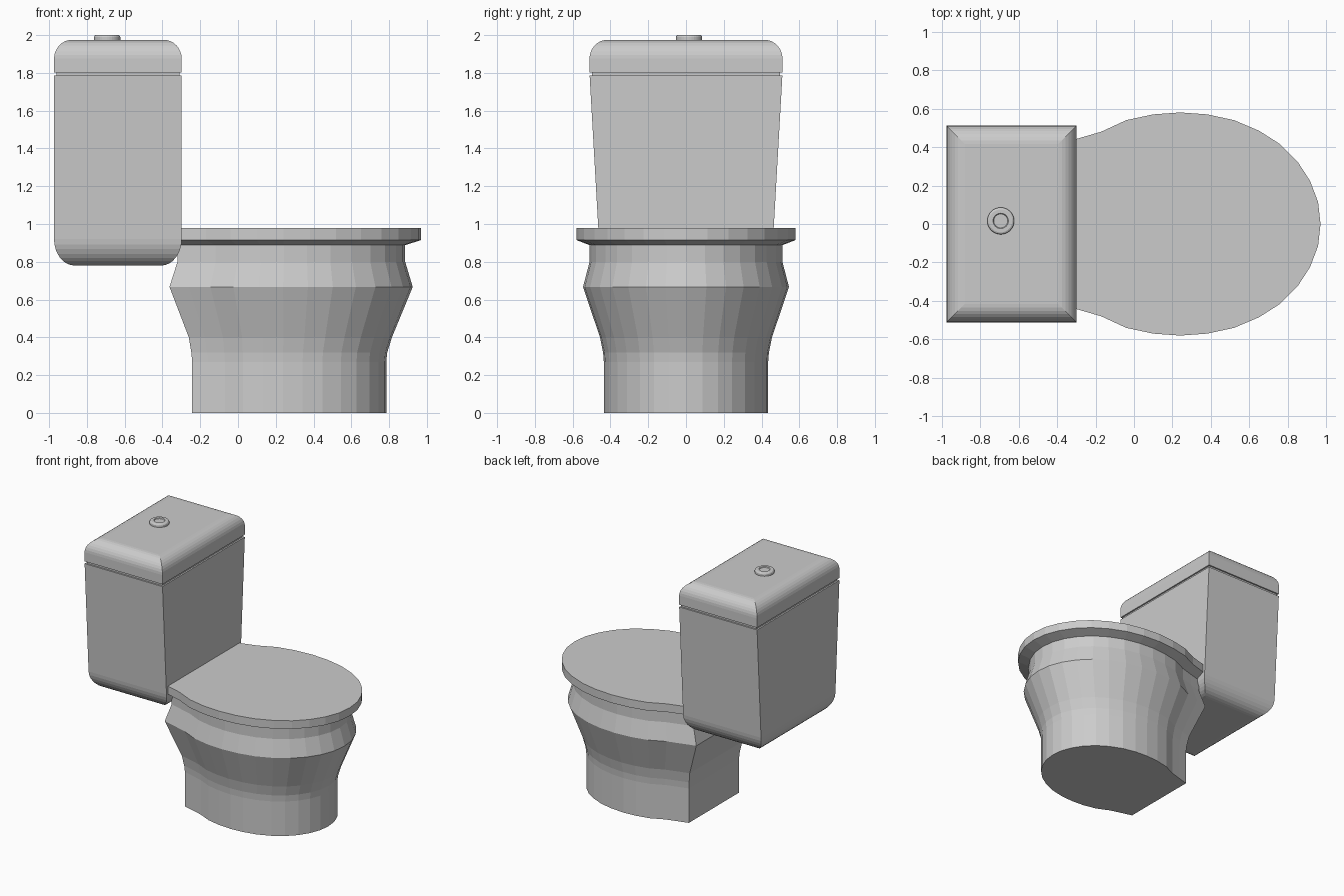
import bpy, bmesh, math

cube = bpy.data.objects.get("Cube")
if cube:
    bpy.data.objects.remove(cube, do_unlink=True)

ceramic = bpy.data.materials.new("ceramic_grey")
ceramic.use_nodes = True
colour = (0.6, 0.6, 0.6, 1)
ceramic.diffuse_color = colour
ceramic.node_tree.nodes["Principled BSDF"].inputs["Base Color"].default_value = colour


def loft(name, rings):
    """Join equal-length rings of points, listed bottom to top, and cap both ends."""
    bm = bmesh.new()
    loops = [[bm.verts.new(p) for p in ring] for ring in rings]
    count = len(loops[0])
    for low, high in zip(loops, loops[1:]):
        for i in range(count):
            j = (i + 1) % count
            bm.faces.new((low[i], low[j], high[j], high[i]))
    bm.faces.new(loops[0][::-1])
    bm.faces.new(loops[-1])
    bmesh.ops.recalc_face_normals(bm, faces=bm.faces)
    mesh = bpy.data.meshes.new(name)
    bm.to_mesh(mesh)
    bm.free()
    mesh.materials.append(ceramic)
    obj = bpy.data.objects.new(name, mesh)
    bpy.context.collection.objects.link(obj)
    return obj


# Rounded seat outline: one half, mirrored across y
TIP = 0.97
half = [(-0.40, 0.415), (-0.29, 0.445), (-0.17, 0.48), (-0.04, 0.54), (0.1, 0.57),
        (0.24, 0.58), (0.38, 0.57), (0.52, 0.54), (0.65, 0.485), (0.76, 0.415),
        (0.85, 0.325), (0.915, 0.225), (0.957, 0.115)]
outline = [(x, -y) for x, y in half] + [(TIP, 0)] + half[::-1]


def bowl_ring(z, scale, front):
    return [(front + scale * (x - TIP), scale * y, z) for x, y in outline]


# Pedestal and bowl
loft("bowl", [bowl_ring(*r) for r in (
    (0, 0.75, 0.785), (0.27, 0.75, 0.785), (0.32, 0.757, 0.79), (0.4, 0.785, 0.815),
    (0.667, 0.94, 0.925), (0.8, 0.88, 0.885), (0.89, 0.88, 0.885))])

# Closed seat lid with a sloping underside
loft("seat_lid", [bowl_ring(*r) for r in (
    (0.888, 0.88, 0.885), (0.915, 1, TIP), (0.979, 1, TIP))])

# Cistern: widens in y towards the top
X0, X1 = -0.974, -0.298


def tank_ring(z, inset=0):
    w = 0.453 + 0.058 * min(1, (z - 0.78) / 1.02) - inset
    a, b = X0 + inset, X1 - inset
    return [(a, -w, z), (b, -w, z), (b, w, z), (a, w, z)]


STEPS = 8
angles = [math.pi / 2 * i / STEPS for i in range(STEPS + 1)]
bottom = [tank_ring(0.92 - 0.14 * math.cos(a), 0.11 * (1 - math.sin(a))) for a in angles]
loft("tank", bottom + [tank_ring(1.785), tank_ring(1.785, 0.012), tank_ring(1.805, 0.012)])

# Tank cover with rounded upper edges
top = [tank_ring(1.875 + 0.1 * math.sin(a), 0.095 * (1 - math.cos(a))) for a in angles]
loft("tank_cover", [tank_ring(1.803)] + top)

# Flush button
def button_ring(r, z, n=32):
    return [(-0.693 + r * math.cos(math.tau * i / n),
             0.016 + r * math.sin(math.tau * i / n), z) for i in range(n)]


loft("flush_button", [button_ring(*r) for r in (
    (0.07, 1.965), (0.07, 1.99), (0.066, 1.997), (0.06, 2.0), (0.04, 2.0), (0.036, 1.994))])
